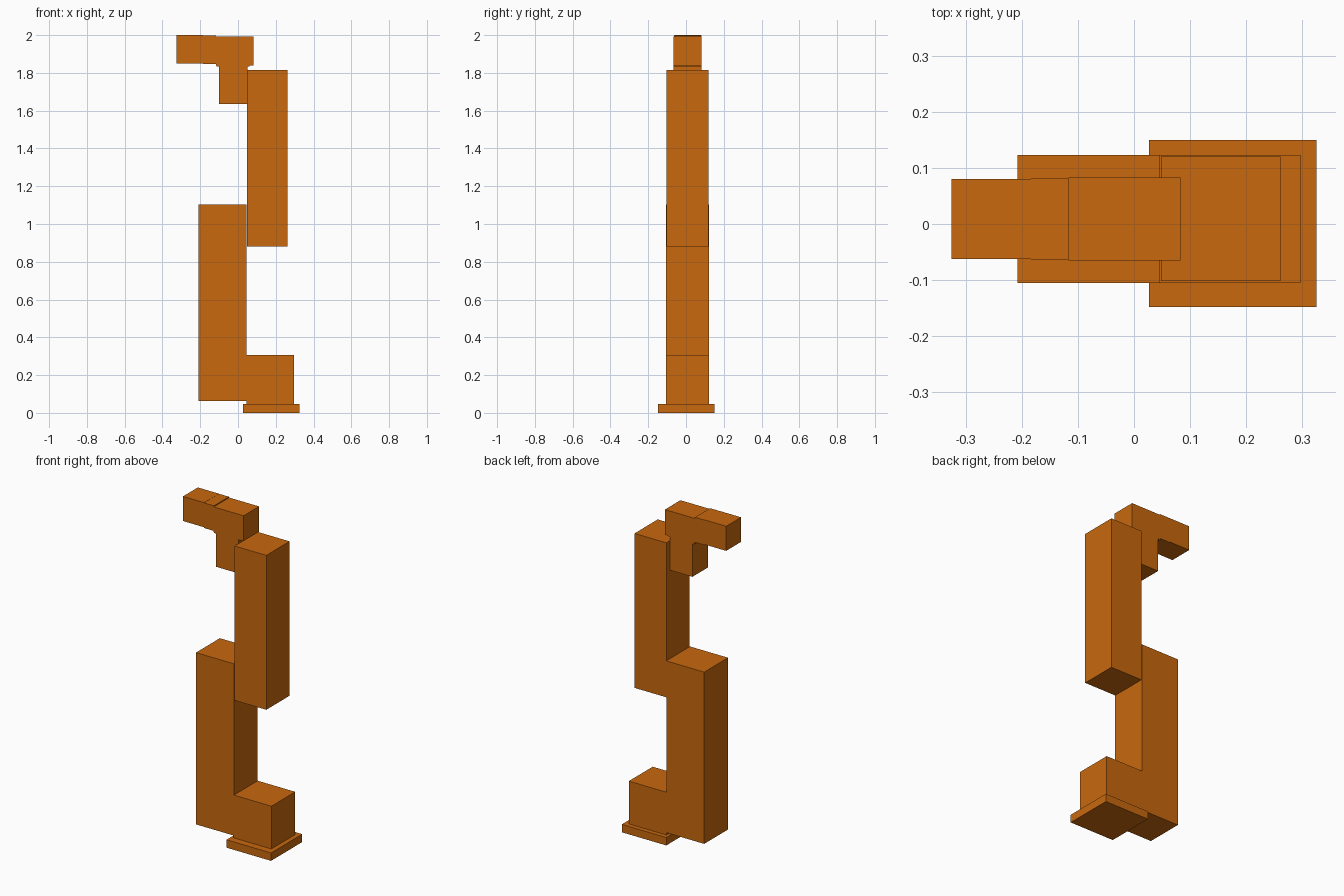
import bpy
import bmesh
from mathutils import Vector

cube = bpy.data.objects.get("Cube")
if cube:
    bpy.data.objects.remove(cube, do_unlink=True)

# Single paint colour
orange = bpy.data.materials.new("orange_paint")
orange.use_nodes = True
colour = (0.58, 0.138, 0.004, 1.0)
orange.diffuse_color = colour
orange.node_tree.nodes["Principled BSDF"].inputs["Base Color"].default_value = colour


def block(name, x, y, z):
    """Box spanning the given (low, high) range on each axis."""
    bm = bmesh.new()
    bmesh.ops.create_cube(bm, size=1)
    size = Vector([r[1] - r[0] for r in (x, y, z)])
    bmesh.ops.scale(bm, vec=size, verts=bm.verts)
    mesh = bpy.data.meshes.new(name)
    bm.to_mesh(mesh)
    bm.free()
    mesh.materials.append(orange)
    obj = bpy.data.objects.new(name, mesh)
    obj.location = [(r[0] + r[1]) / 2 for r in (x, y, z)]
    bpy.context.collection.objects.link(obj)
    return obj


arm_depth = (-0.105, 0.123)
wrist_depth = (-0.065, 0.083)

# Foot and shoulder
block("base_plate", (0.027, 0.325), (-0.148, 0.15), (0, 0.048))
block("shoulder", (0.045, 0.297), arm_depth, (0.048, 0.307))

# Two offset arm links
block("lower_arm", (-0.208, 0.046), arm_depth, (0.062, 1.102))
block("upper_arm", (0.048, 0.261), (-0.102, 0.12), (0.88, 1.815))

# Wrist chain
block("wrist_post", (-0.101, 0.05), wrist_depth, (1.635, 1.85))
block("wrist_collar", (-0.115, 0.06), (-0.064, 0.082), (1.835, 1.9))
block("wrist_head", (-0.117, 0.083), wrist_depth, (1.84, 1.993))
block("tool_joint", (-0.184, -0.117), (-0.063, 0.081), (1.847, 1.999))
block("tool_tip", (-0.325, -0.184), (-0.062, 0.08), (1.851, 2.0))
